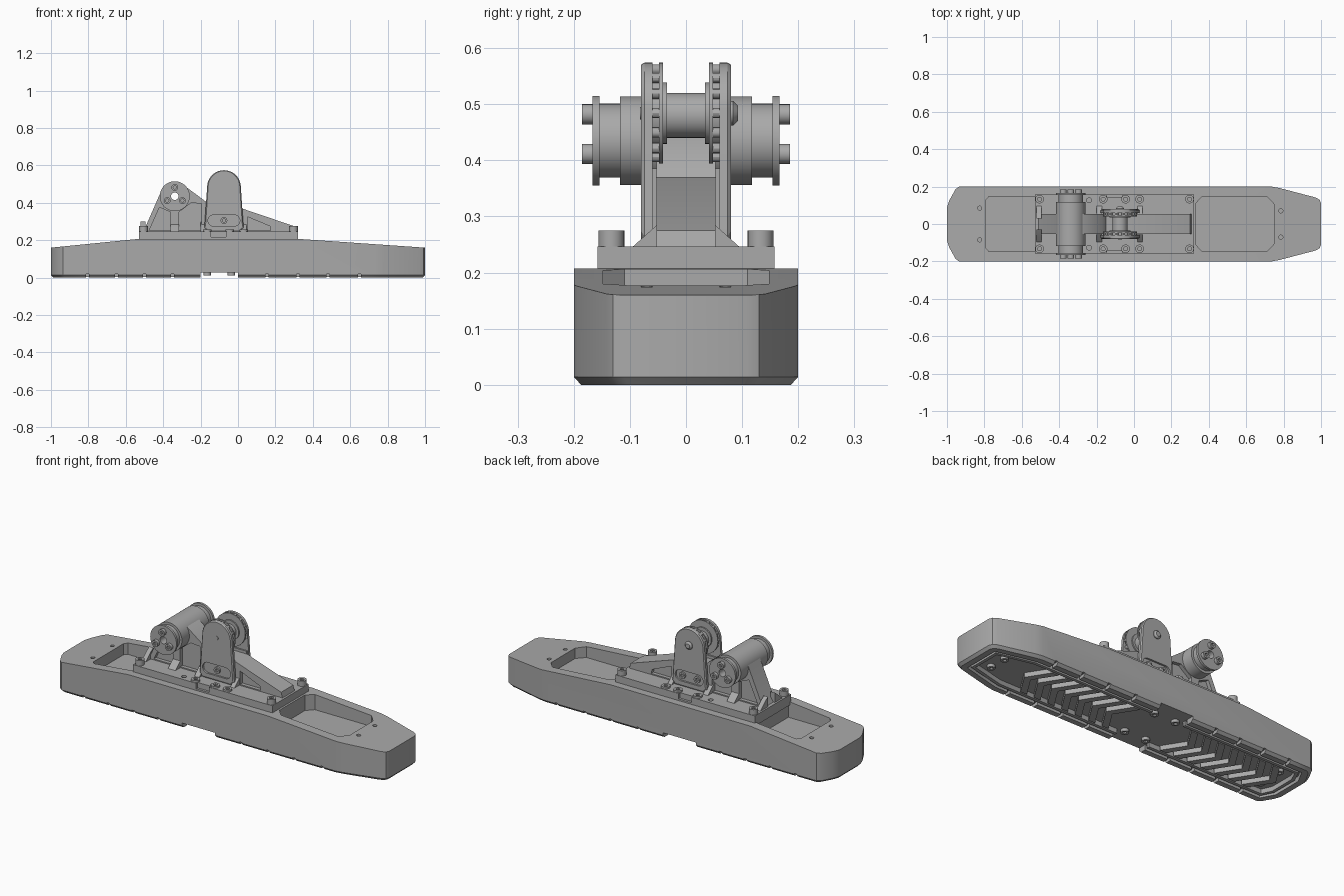
import bpy, bmesh
from math import sin, cos, pi, radians

if "Cube" in bpy.data.objects:
    bpy.data.objects.remove(bpy.data.objects["Cube"])

grey = bpy.data.materials.new("plain_grey")
grey.use_nodes = True
color = (0.4, 0.4, 0.4, 1)
grey.diffuse_color = color
grey.node_tree.nodes["Principled BSDF"].inputs["Base Color"].default_value = color
parts = []


def finish(name, bm):
    bmesh.ops.recalc_face_normals(bm, faces=bm.faces)
    me = bpy.data.meshes.new(name)
    bm.to_mesh(me)
    bm.free()
    me.materials.append(grey)
    ob = bpy.data.objects.new(name, me)
    bpy.context.collection.objects.link(ob)
    parts.append(ob)
    return ob


def place(axis, p, h):
    """Point of a flat outline at height h along the axis."""
    return {"x": (h, p[0], p[1]), "y": (p[0], h, p[1]), "z": (p[0], p[1], h)}[axis]


def loft(name, loops, closed=False):
    bm = bmesh.new()
    rings = [[bm.verts.new(co) for co in loop] for loop in loops]
    n = len(rings[0])
    pairs = list(zip(rings, rings[1:] + rings[:1]))
    for a, b in pairs if closed else pairs[:-1]:
        for i in range(n):
            j = (i + 1) % n
            bm.faces.new((a[i], a[j], b[j], b[i]))
    if not closed:
        bm.faces.new(rings[0])
        bm.faces.new(rings[-1])
    return finish(name, bm)


def prism(name, pts, a, b, axis):
    return loft(name, [[place(axis, p, h) for p in pts] for h in (a, b)])


def circle(cx, cy, r, n=32, start=0, sweep=2 * pi, ends=0):
    return [(cx + r * cos(start + sweep * i / n), cy + r * sin(start + sweep * i / n))
            for i in range(n + ends)]


def cyl(name, cx, cy, r, a, b, axis, n=32):
    return prism(name, circle(cx, cy, r, n), a, b, axis)


def rect(x0, x1, y0, y1):
    return [(x0, y0), (x1, y0), (x1, y1), (x0, y1)]


def mirrored(half):
    """Close an outline across y = 0."""
    return half + [(x, -y) for x, y in reversed(half)]


def cut(ob, tool, mode="DIFFERENCE"):
    m = ob.modifiers.new("cut", "BOOLEAN")
    m.object, m.operation, m.solver = tool, mode, "EXACT"
    bpy.context.view_layer.objects.active = ob
    bpy.ops.object.modifier_apply(modifier=m.name)
    parts.remove(tool)
    bpy.data.objects.remove(tool)


def bolt(name, cx, cy, r, a, b, axis):
    """Socket-head bolt, b is the outer end."""
    ob = cyl(name, cx, cy, r, a, b, axis, 24)
    d = 0.01 if b > a else -0.01
    cut(ob, cyl("socket", cx, cy, r * 0.5, b - d, b + d, axis, 6))
    return ob


# Long base with tapered ends, chamfered foot and sloping top
plan = mirrored([(-1, .09), (-.988, .125), (-.955, .185), (-.935, .2), (.735, .2),
                 (.775, .193), (.97, .142), (.992, .13), (1, .11)])
base = loft("base", [[(x * .987, y * .935, 0) for x, y in plan],
                     [(x, y, .014) for x, y in plan], [(x, y, .3) for x, y in plan]])
cut(base, prism("top_profile", [(-1.1, -.1), (1.1, -.1), (1.1, .154), (1, .16), (.32, .207),
                                (-.53, .207), (-1, .16), (-1.1, .15)], -.5, .5, "y"), "INTERSECT")

# Trays and screw holes in the top
cut(base, prism("tray", mirrored([(-.79, .13), (-.775, .148), (-.52, .148)]), .12, .3, "z"))
cut(base, prism("tray", mirrored([(.33, .11), (.365, .148), (.71, .148), (.75, .105)]),
                .12, .3, "z"))
for x, y in ((-.825, .085), (.785, .07)):
    for s in (-1, 1):
        cut(base, cyl("screw_hole", x, s * y, .011, .13, .3, "z", 16))


# Tread on the sole: middle gap, recessed halves, inner ridge, chevrons
def half_outline(side, d):
    if side > 0:
        pts = [(0, .187 - d), (.74 - .2 * d, .187 - d), (.985 - d, .125 - .75 * d)]
    else:
        pts = [(-.2, .187 - d), (-.93 + .5 * d, .187 - d), (-.985 + d, .095 - .4 * d)]
    return pts


cut(base, prism("middle_gap", rect(-.2, 0, -.3, .3), -.1, .028, "z"))
for side in (1, -1):
    hollow = half_outline(side, .03)
    hollow[0] = (-.02 if side > 0 else -.18, hollow[0][1])
    cut(base, prism("tread_hollow", mirrored(hollow), -.1, .028, "z"))
    inner = mirrored(half_outline(side, .062))
    prism("tread_ridge", mirrored(half_outline(side, .045)) + inner[::-1], .003, .032, "z")
    for i in range(7):
        x = side * (.06 + .085 * i) - (.2 if side < 0 else 0)
        w, tip = side * .04, side * .075
        prism("tread_chevron", [(x, .118), (x + tip, 0), (x, -.118), (x + w, -.118),
                                (x + w + tip, 0), (x + w, .118)], .003, .032, "z")
for x in (-.805, -.65, -.5, -.35, .155, .32, .48, .65):
    for s in (-1, 1):
        cut(base, prism("edge_slot", rect(x - .008, x + .008, s * .15, s * .25),
                        -.1, .018, "z"))
for x, y in ((-.165, .11), (-.035, .11), (-.85, .07), (.85, .05)):
    for s in (-1, 1):
        bolt("sole_bolt", x, s * y, .02, .035, .012, "z")

# Mounting plate and its bolts
plate = prism("mounting_plate", rect(-.53, .32, -.158, .158), .19, .246, "z")
for s in (-1, 1):
    cut(plate, prism("notch", rect(-.145, -.065, s * .145, s * .2), .216, .3, "z"))
    cut(plate, cyl("pin_hole", -.24, s * .127, .013, .22, .3, "z", 16))
    for x, top in ((-.505, .275), (-.165, .256), (-.045, .256), (.03, .256), (.297, .275)):
        bolt("plate_bolt", x, s * .133, .023, .22, top, "z")

# Bracket web with lightening pockets
px, pz = -.338, .435
web = prism("bracket_web", [(-.515, .24), (-.495, .27), (-.412, .46), (px, .5), (-.285, .49),
                            (-.17, .405), (-.15, .37), (.02, .37), (.3, .275), (.31, .24)],
            -.053, .053, "y")
cut(web, cyl("tube_seat", px, pz, .06, -.2, .2, "y"))
for s in (-1, 1):
    for pocket in ([(-.475, .252), (-.36, .252), (-.36, .35), (-.42, .375)],
                   [(-.315, .252), (-.195, .252), (-.195, .395), (-.25, .4), (-.315, .35)],
                   [(.05, .252), (.175, .252), (.17, .275), (.05, .325)]):
        cut(web, prism("pocket", pocket, s * .033, s * .1, "y"))
    for x0, x1 in ((-.52, -.495), (-.36, -.315), (-.2, -.17), (.02, .045)):
        prism("foot_gusset", [(s * .03, .3), (s * .055, .282), (s * .095, .246),
                              (s * .095, .24), (s * .03, .24)], x0, x1, "x")

# Hollow cross tube with end flanges
half = [(.02, .167), (.08, .167), (.08, .154), (.066, .154), (.066, .118), (.079, .118)]
profile = [(r, y) for r, y in half] + [(r, -y) for r, y in reversed(half)]
loft("cross_tube", [[(px + x, y, pz + z) for x, z in circle(0, 0, r, 48)]
                    for r, y in profile], closed=True)
for s in (-1, 1):
    for a in (90, 210, 330):
        bolt("flange_bolt", px + .047 * cos(radians(a)), pz + .047 * sin(radians(a)),
             .018, s * .15, s * .185, "y")

# Twin upright cheeks with round tops, roller rings and axle
cx, cz = -.075, .484
outline = [(-.165, .246), (.015, .246), (.03, .265)]
outline += circle(cx, cz, .09, 28, radians(5), radians(170), 1) + [(-.18, .265)]
shrunk = [(cx + (x - cx) * .94, cz + (z - cz) * .96) for x, z in outline]
slot = circle(-.02, .305, .03, 12, -pi / 2, pi, 1) + circle(-.13, .305, .03, 12, pi / 2, pi, 1)
for s in (-1, 1):
    cheek = loft("cheek_plate", [[(x, s * y, z) for x, z in loop] for loop, y in
                                 ((outline, .06), (outline, .074), (shrunk, .08))])
    cut(cheek, prism("slot", slot, s * .07, s * .1, "y"))
    prism("cheek_spacer", rect(-.165, .015, .246, .385), s * .052, s * .062, "y")
    cyl("ring_plate", cx, cz, .09, s * .041, s * .048, "y", 48)
    cyl("ring_core", cx, cz, .07, s * .045, s * .062, "y", 48)
    for x, z in circle(cx, cz, .08, 14):
        cyl("ring_roller", x, z, .009, s * .045, s * .062, "y", 12)
    cyl("hub", cx, cz, .055, s * .034, s * .044, "y")
    for x in ((cx,) if s < 0 else (-.12, -.03)):
        bolt("slot_bolt", x, .305, .018, s * .06, s * .079, "y")
cyl("axle", cx, cz - .004, .04, -.045, .045, "y")
cyl("axle_end", cx, cz, .011, -.07, -.082, "y", 16)
loft("axle_nut", [[(x, y, z) for x, z in circle(cx, cz, r, 24)]
                  for r, y in ((.022, .07), (.022, .084), (.013, .093))])

# Smooth shading that keeps edges sharp
bpy.ops.object.select_all(action="DESELECT")
for ob in parts:
    ob.select_set(True)
bpy.context.view_layer.objects.active = base
bpy.ops.object.shade_smooth_by_angle(angle=radians(30))
